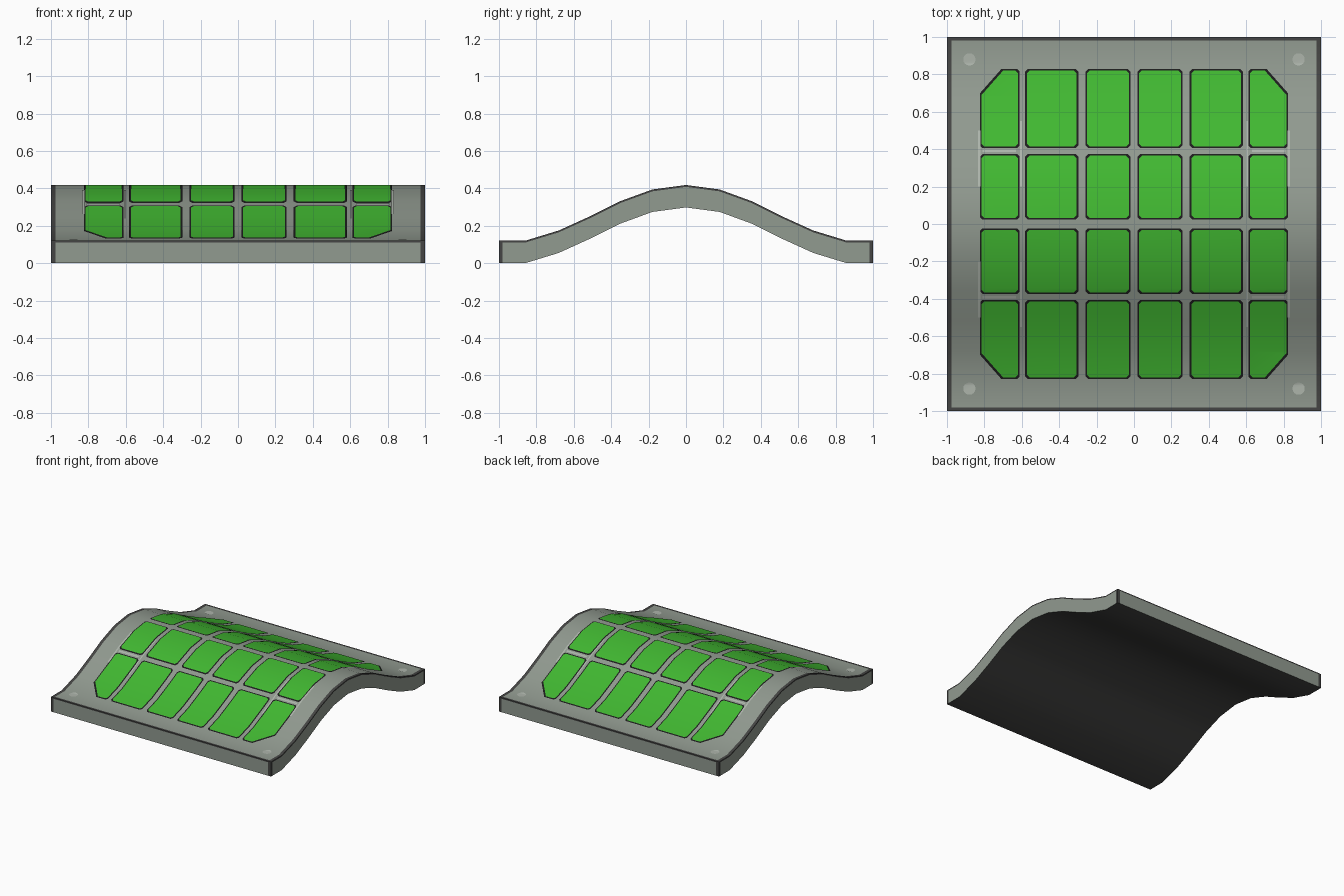
import bpy, bmesh, math

if "Cube" in bpy.data.objects:
    bpy.data.objects.remove(bpy.data.objects["Cube"])

# Right half of the arched profile: (y, top height)
HALF = [(0, .418), (.18, .394), (.35, .332), (.515, .25), (.68, .175), (.86, .12), (.982, .12), (1, .12)]
PROFILE = [(-y, z) for y, z in reversed(HALF[1:])] + HALF
THICK, RIM = .12, .01


def material(name, rgb):
    m = bpy.data.materials.new(name)
    m.diffuse_color = (*rgb, 1)
    m.use_nodes = True
    m.node_tree.nodes["Principled BSDF"].inputs["Base Color"].default_value = m.diffuse_color
    return m


grey = material("grey frame", (.285, .325, .28))
dark = material("dark rim", (.06, .06, .058))
green = material("green cell", (.053, .48, .031))
black = material("black outline", (.012, .012, .012))
light = material("light metal", (.42, .46, .41))


def height(y):
    for (y0, z0), (y1, z1) in zip(PROFILE, PROFILE[1:]):
        if y0 <= y <= y1:
            return z0 + (z1 - z0) * (y - y0) / (y1 - y0)
    return .12


def finish(bm, name, mats):
    me = bpy.data.meshes.new(name)
    bm.to_mesh(me)
    bm.free()
    for m in mats:
        me.materials.append(m)
    ob = bpy.data.objects.new(name, me)
    bpy.context.collection.objects.link(ob)
    bpy.ops.object.select_all(action='DESELECT')
    ob.select_set(True)
    bpy.context.view_layer.objects.active = ob
    bpy.ops.object.shade_smooth_by_angle(angle=math.radians(30))
    return ob


# Curved slab: profile grid with rim faces coloured dark by position
def build_slab():
    bm = bmesh.new()
    xs = [-1, -.975, .975, 1]
    drops = [0, RIM, THICK]
    n, last = len(PROFILE), len(xs) - 1
    v = {(i, j, k): bm.verts.new((x, y, z - d))
         for i, x in enumerate(xs) for j, (y, z) in enumerate(PROFILE) for k, d in enumerate(drops)}

    def quad(keys, is_dark):
        bm.faces.new([v[k] for k in keys]).material_index = int(is_dark)

    for j in range(n - 1):
        end = j in (0, n - 2)
        for i in range(last):
            for k in (0, 2):  # top skin and dark underside
                quad([(i, j, k), (i + 1, j, k), (i + 1, j + 1, k), (i, j + 1, k)], k == 2 or end or i != 1)
        for k in range(2):  # arched side walls
            for i in (0, last):
                quad([(i, j, k), (i, j + 1, k), (i, j + 1, k + 1), (i, j, k + 1)], k == 0 or end)
    for i in range(last):  # front and back walls
        for k in range(2):
            for j in (0, n - 1):
                quad([(i, j, k), (i + 1, j, k), (i + 1, j, k + 1), (i, j, k + 1)], k == 0 or i != 1)
    for vert in [w for w in bm.verts if not w.link_faces]:
        bm.verts.remove(vert)
    bmesh.ops.recalc_face_normals(bm, faces=bm.faces)
    finish(bm, "curved_slab", [grey, dark])


# Lay flat outlines onto the arched surface
def drape(name, outlines, mat, lift):
    bm = bmesh.new()
    for pts in outlines:
        f = bm.faces.new([bm.verts.new((x, y, 0)) for x, y in pts])
        f.normal_update()
        if f.normal.z < 0:
            f.normal_flip()
    for y, _ in PROFILE[2:-2]:
        bmesh.ops.bisect_plane(bm, geom=bm.verts[:] + bm.edges[:] + bm.faces[:],
                               plane_co=(0, y, 0), plane_no=(0, 1, 0))
    for w in bm.verts:
        w.co.z = height(w.co.y) + lift
    finish(bm, name, [mat])


def cell(x0, x1, y0, y1, grow, corner):
    """Cell outline in the +x +y quarter, with a cut outer corner."""
    x0, x1, y0, y1, c = x0 - grow, x1 + grow, y0 - grow, y1 + grow, .014
    cx, cy = (.115, .13) if corner else (c, c)
    return [(x0 + c, y0), (x1 - c, y0), (x1, y0 + c), (x1, y1 - cy),
            (x1 - cx, y1), (x0 + c, y1), (x0, y1 - c), (x0, y0 + c)]


def mirrored(outlines):
    return [[(sx * x, sy * y) for x, y in o] for o in outlines for sx in (1, -1) for sy in (1, -1)]


COLS = [(.028, .25), (.307, .573), (.62, .815)]
ROWS = [(.032, .365), (.415, .82)]


def cells(grow):
    return mirrored([cell(*c, *r, grow, c == COLS[2] and r == ROWS[1]) for c in COLS for r in ROWS])


def rect(x0, x1, y0, y1):
    return [(x0, y0), (x1, y0), (x1, y1), (x0, y1)]


build_slab()
drape("cell_outlines", cells(.009), black, .003)
drape("green_cells", cells(0), green, .005)

# Worn light streaks beside the outer cells
drape("light_streaks", mirrored([rect(.822, .835, .2, .5), rect(.6, .61, .2, .55),
                                 rect(.63, .81, .385, .397)]), light, .0045)


# Corner screws
def disc(r):
    return mirrored([[(.88 + r * math.cos(a * math.tau / 16), .88 + r * math.sin(a * math.tau / 16))
                      for a in range(16)]])


drape("corner_screws", disc(.033), light, .004)
